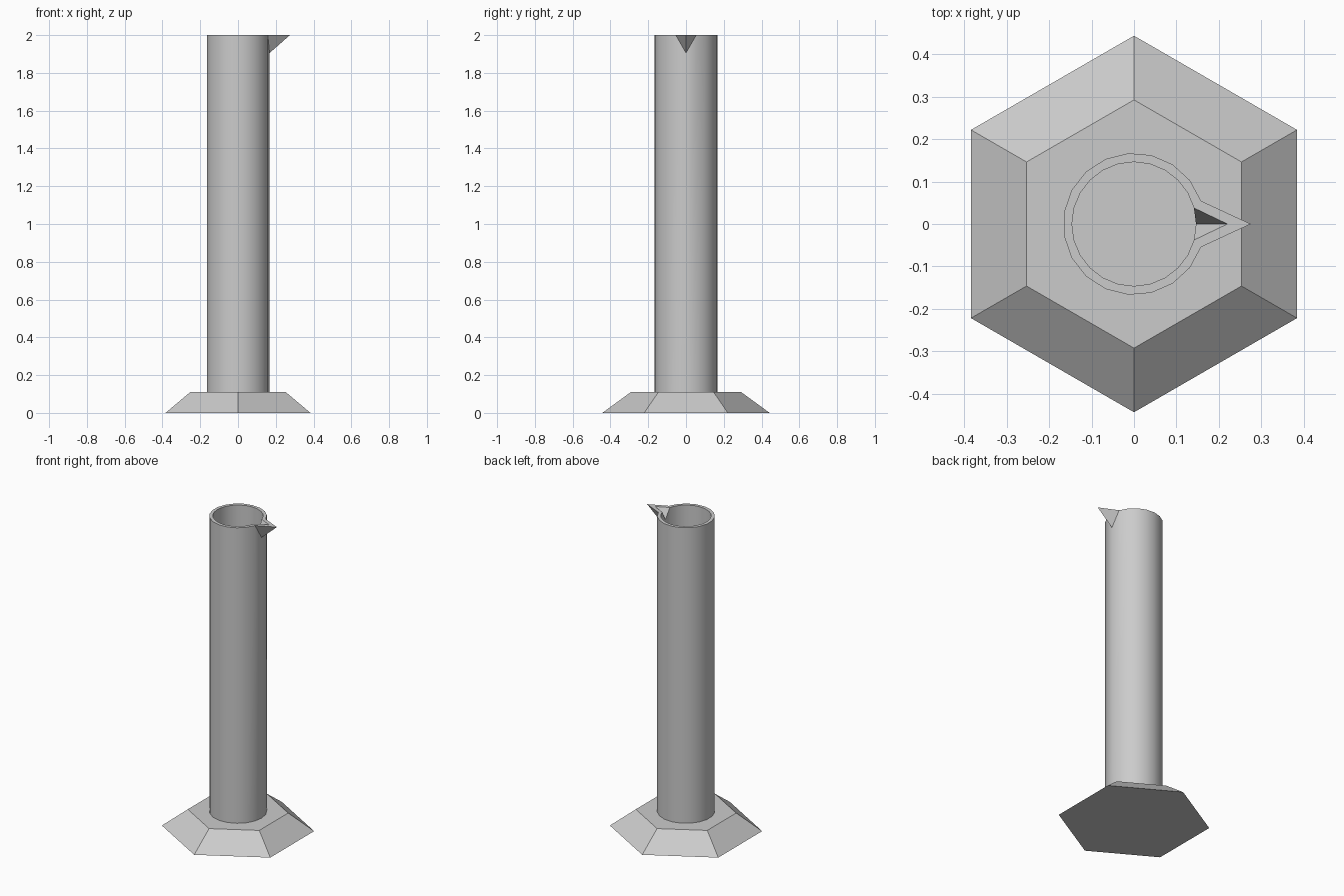
import bpy
import bmesh
from math import cos, sin, pi, radians

cube = bpy.data.objects.get("Cube")
if cube:
    bpy.data.objects.remove(cube)

grey = bpy.data.materials.new("light grey")
grey.use_nodes = True
colour = (0.6, 0.6, 0.6, 1)
grey.diffuse_color = colour
grey.node_tree.nodes["Principled BSDF"].inputs["Base Color"].default_value = colour

BASE_TOP, RIM = 0.11, 2.0


def make_object(name, bm):
    bmesh.ops.recalc_face_normals(bm, faces=bm.faces[:])
    mesh = bpy.data.meshes.new(name)
    bm.to_mesh(mesh)
    bm.free()
    mesh.materials.append(grey)
    obj = bpy.data.objects.new(name, mesh)
    bpy.context.collection.objects.link(obj)
    return obj


def ring(bm, sides, radius, z, turn=0):
    return [bm.verts.new((radius * cos(2 * pi * i / sides + turn),
                          radius * sin(2 * pi * i / sides + turn), z))
            for i in range(sides)]


def spouted_wall(bm, sides, radius, z, tip_x, notch_z):
    """Round wall whose first rim corner is pulled out into a pointed spout."""
    low = ring(bm, sides, radius, z)
    rim = ring(bm, sides, radius, RIM)
    rim[0].co.x = tip_x
    notch = bm.verts.new((radius, 0, notch_z))
    for i in range(1, sides - 1):
        bm.faces.new((low[i], low[i + 1], rim[i + 1], rim[i]))
    for side in (1, -1):
        bm.faces.new((low[0], low[side], rim[side], notch))
        bm.faces.new((notch, rim[side], rim[0]))
    bm.faces.new(low)
    return [bm.edges.get((rim[i - 1], rim[i])) for i in range(sides)]


# Hexagonal foot with sloping sides
bm = bmesh.new()
bottom = ring(bm, 6, 0.443, 0, pi / 2)
top = ring(bm, 6, 0.292, BASE_TOP, pi / 2)
bm.faces.new(bottom)
bm.faces.new(top)
for i in range(6):
    bm.faces.new((bottom[i - 1], bottom[i], top[i], top[i - 1]))
make_object("base", bm)

# Hollow tube with outer wall, inner wall and flat rim
bm = bmesh.new()
edges = spouted_wall(bm, 19, 0.167, BASE_TOP - 0.01, 0.275, 1.905)
edges += spouted_wall(bm, 24, 0.146, BASE_TOP + 0.005, 0.22, 1.935)
bmesh.ops.triangle_fill(bm, edges=edges, use_beauty=True, normal=(0, 0, 1))
tube = make_object("tube", bm)

# Smooth walls, sharp rim and spout
bpy.ops.object.select_all(action='DESELECT')
tube.select_set(True)
bpy.context.view_layer.objects.active = tube
bpy.ops.object.shade_smooth_by_angle(angle=radians(30))
